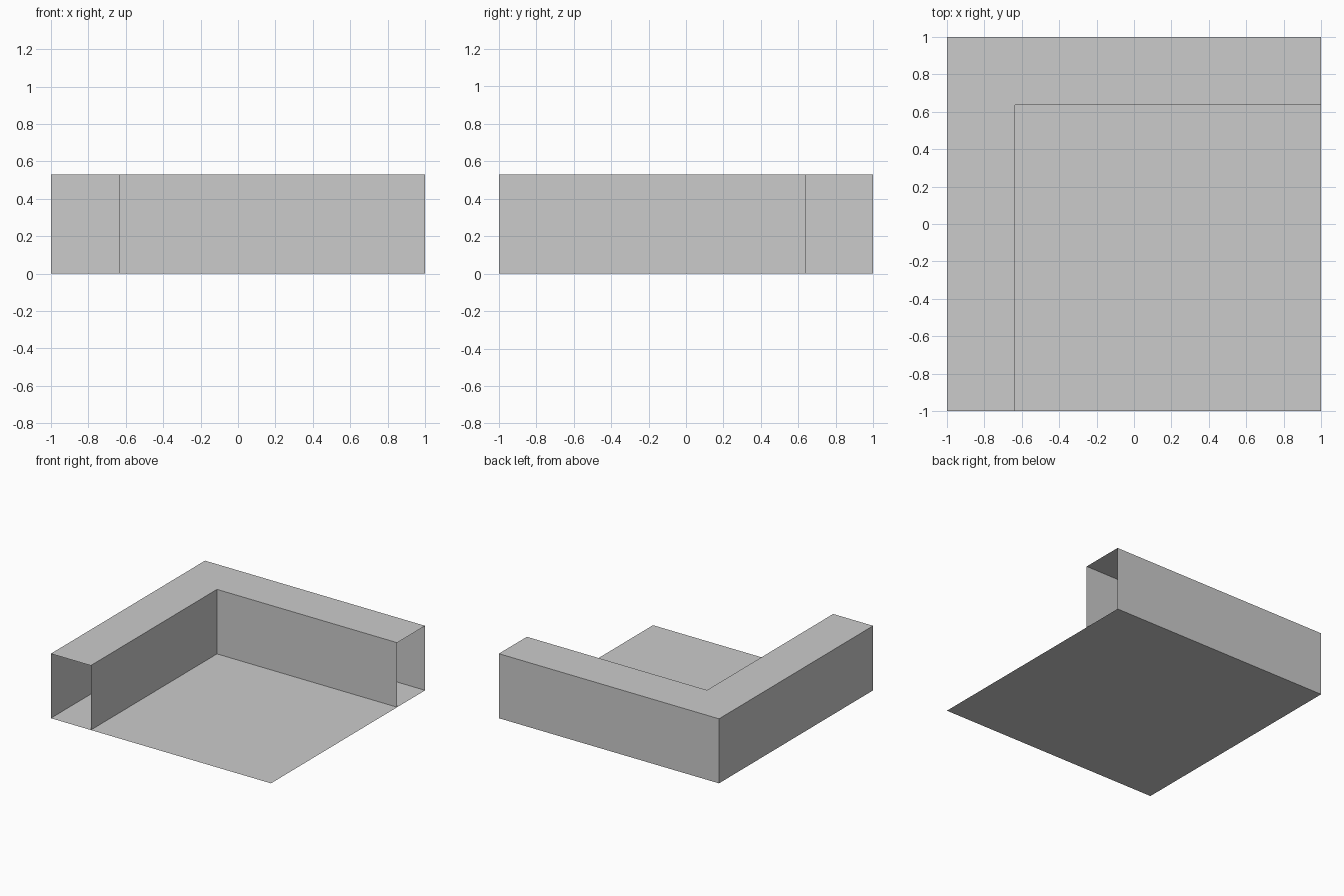
import bpy

# Remove the default cube only
cube = bpy.data.objects.get("Cube")
if cube:
    bpy.data.objects.remove(cube, do_unlink=True)

SIDE = 1.0      # half width of the square floor
INNER = 0.637   # distance of the inner walls from the centre
HEIGHT = 0.53

grey = bpy.data.materials.new("plain_grey")
grey.use_nodes = True
COLOUR = (0.6, 0.6, 0.6, 1)
grey.diffuse_color = COLOUR
grey.node_tree.nodes["Principled BSDF"].inputs["Base Color"].default_value = COLOUR


def sheet(name, verts, faces):
    """Make a thin open surface from corner points."""
    mesh = bpy.data.meshes.new(name)
    mesh.from_pydata(verts, [], faces)
    mesh.materials.append(grey)
    obj = bpy.data.objects.new(name, mesh)
    bpy.context.collection.objects.link(obj)
    return obj


def wall(name, path):
    """Raise a plan path into a vertical sheet."""
    n = len(path)
    verts = [(x, y, z) for z in (0, HEIGHT) for x, y in path]
    return sheet(name, verts, [(i, i + 1, n + i + 1, n + i) for i in range(n - 1)])


# Plan of the L: front end, corner, left end
outer = [(-SIDE, -SIDE), (-SIDE, SIDE), (SIDE, SIDE)]
inner = [(-INNER, -SIDE), (-INNER, INNER), (SIDE, INNER)]

# Square floor
sheet("floor", [(x, y, 0) for x, y in outer + [(SIDE, -SIDE)]], [(3, 2, 1, 0)])

# Walls of the hollow L, open at both ends
wall("outer_wall", outer[::-1])
wall("inner_wall", inner)

# Flat top joining the two walls
top = [(x, y, HEIGHT) for x, y in outer + inner]
sheet("top_panel", top, [(i, i + 3, i + 4, i + 1) for i in range(2)])
